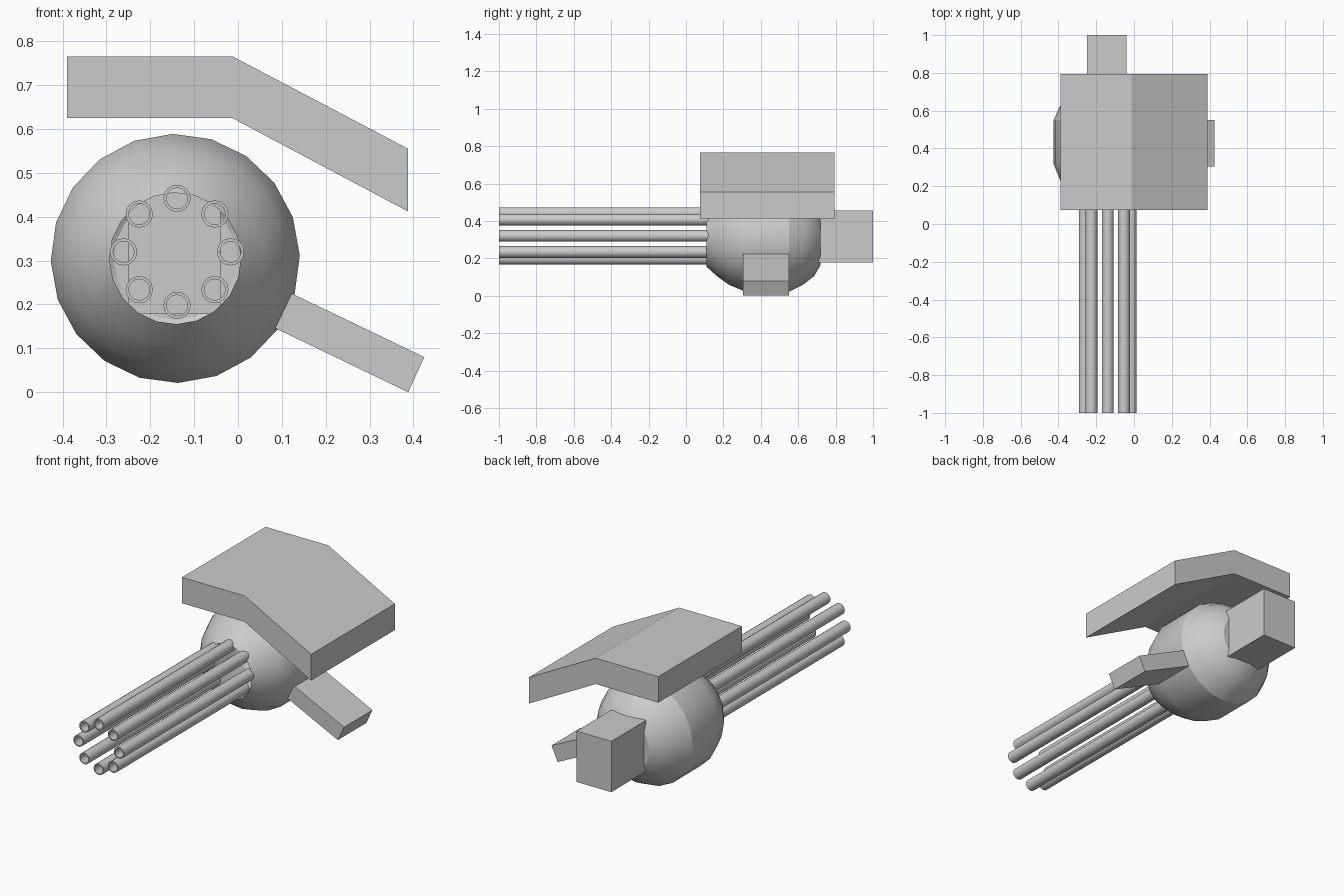
import bpy, bmesh
from math import sin, cos, pi, radians

if "Cube" in bpy.data.objects:
    bpy.data.objects.remove(bpy.data.objects["Cube"])


def make(name, verts, faces, smooth=None):
    mesh = bpy.data.meshes.new(name)
    mesh.from_pydata(verts, [], faces)
    bm = bmesh.new()
    bm.from_mesh(mesh)
    bmesh.ops.recalc_face_normals(bm, faces=bm.faces)
    bm.to_mesh(mesh)
    bm.free()
    ob = bpy.data.objects.new(name, mesh)
    bpy.context.collection.objects.link(ob)
    if smooth:
        bpy.ops.object.select_all(action='DESELECT')
        ob.select_set(True)
        bpy.context.view_layer.objects.active = ob
        bpy.ops.object.shade_smooth_by_angle(angle=radians(smooth))
    return ob


def prism(name, outline, y0, y1):
    """Extrude an x-z outline along y."""
    n = len(outline)
    verts = [(x, y, z) for y in (y0, y1) for x, z in outline]
    faces = [tuple(range(n)), tuple(range(n, 2 * n))]
    faces += [(i, (i + 1) % n, (i + 1) % n + n, i + n) for i in range(n)]
    return make(name, verts, faces)


def lathe(name, profile, cx, cz, sides, turn=0.0, closed=False, cap=False, smooth=25):
    """Spin an (r, y) profile around an axis parallel to y."""
    verts = []
    for r, y in profile:
        for k in range(sides):
            a = turn + 2 * pi * k / sides
            verts.append((cx + r * cos(a), y, cz + r * sin(a)))
    m = len(profile)
    faces = []
    for j in range(m if closed else m - 1):
        a, b = j * sides, ((j + 1) % m) * sides
        for k in range(sides):
            q = (k + 1) % sides
            faces.append((a + k, a + q, b + q, b + k))
    if cap:
        faces.append(tuple(range((m - 1) * sides, m * sides)))
    return make(name, verts, faces, smooth)


# Rounded housing, open at the front
housing = [(0.15, 0.11), (0.2, 0.165), (0.247, 0.23), (0.284, 0.32),
           (0.284, 0.55), (0.247, 0.625), (0.2, 0.685), (0.14, 0.72)]
lathe("housing", housing, -0.143, 0.305, 20, radians(1.3), cap=True)

# Ring of eight hollow barrels
tube = [(0.031, -1.0), (0.031, 0.13), (0.024, 0.13), (0.024, -1.0)]
for i in range(8):
    a = i * pi / 4
    lathe(f"barrel_{i + 1}", tube, -0.139 + 0.122 * cos(a), 0.32 + 0.122 * sin(a),
          16, closed=True, smooth=30)

# Rear block
prism("rear_block", [(-0.25, 0.178), (-0.04, 0.178), (-0.04, 0.455), (-0.25, 0.455)], 0.70, 1.0)

# Bent shield plate above the housing
prism("shield_plate", [(-0.39, 0.625), (-0.013, 0.625), (0.388, 0.412),
                       (0.388, 0.555), (-0.013, 0.766), (-0.39, 0.766)], 0.075, 0.795)

# Slanted side arm
prism("side_arm", [(0.388, 0.0), (0.425, 0.08), (0.1, 0.236), (0.062, 0.157)], 0.305, 0.55)
